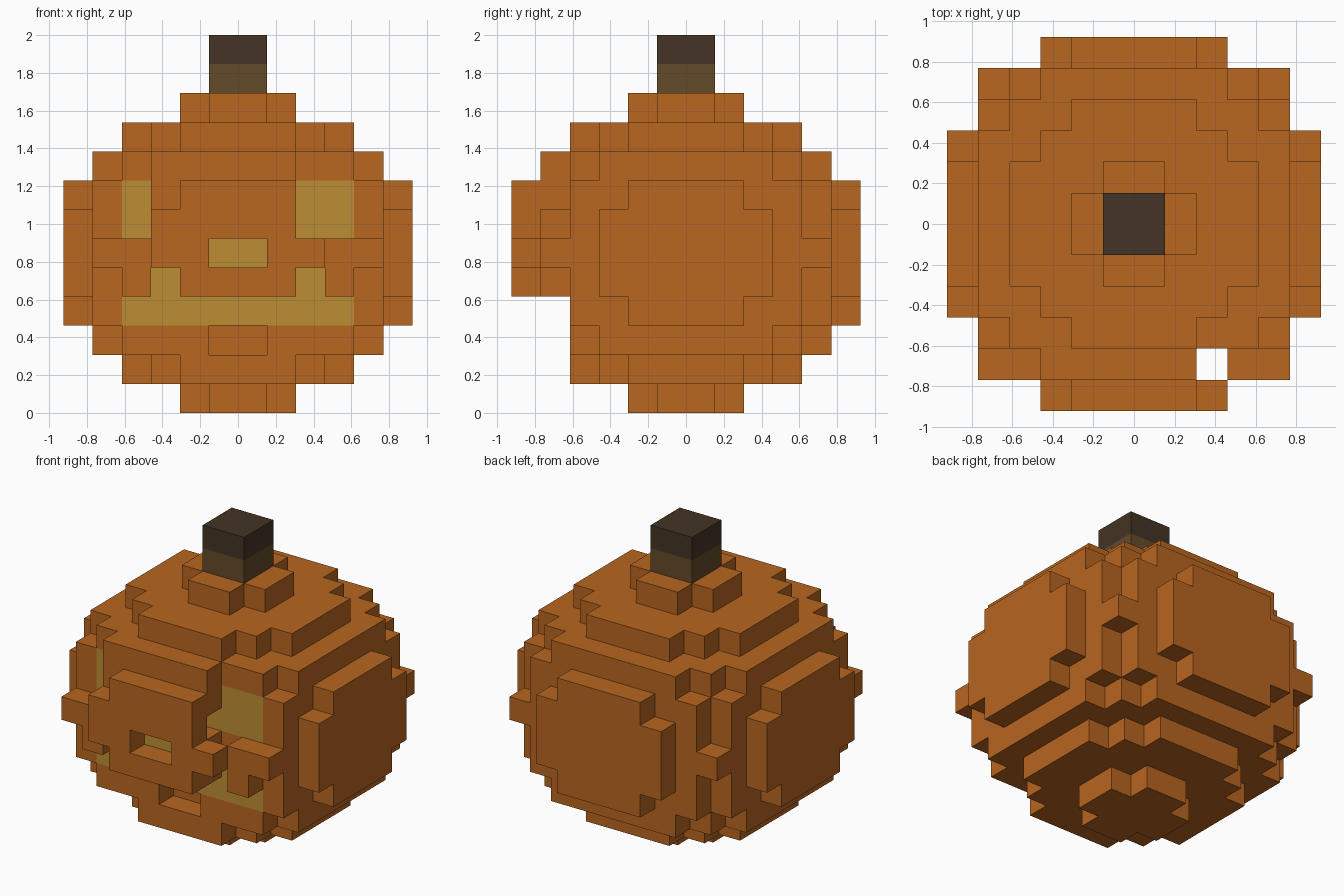
import bpy
import bmesh
from mathutils import Vector

cube = bpy.data.objects.get("Cube")
if cube:
    bpy.data.objects.remove(cube, do_unlink=True)

V = 2 / 13  # edge of one block


def material(name, rgb):
    m = bpy.data.materials.new(name)
    m.use_nodes = True
    m.diffuse_color = (*rgb, 1)
    m.node_tree.nodes["Principled BSDF"].inputs["Base Color"].default_value = (*rgb, 1)
    return m


orange = material("orange_rind", (0.479, 0.133, 0.0144))
yellow = material("yellow_glow", (0.515, 0.270, 0.034))
brown = material("brown_stem", (0.127, 0.069, 0.023))
dark = material("dark_stem_tip", (0.058, 0.034, 0.018))


def blocks(i_range, j_range, k_range):
    return {(i, j, k) for i in i_range for j in j_range for k in k_range}


def build(name, cells, mats, pick):
    """Skin a set of unit blocks with their exposed faces only."""
    bm = bmesh.new()
    cache = {}

    def vert(p):
        key = tuple(round(c) for c in p)
        if key not in cache:
            cache[key] = bm.verts.new(Vector(key) * V)
        return cache[key]

    for cell in sorted(cells):
        for axis in range(3):
            for side in (0, 1):
                n = list(cell)
                n[axis] += 2 * side - 1
                if tuple(n) in cells:
                    continue
                u, w = Vector((0, 0, 0)), Vector((0, 0, 0))
                u[(axis + 1) % 3] = w[(axis + 2) % 3] = 1
                o = Vector(cell)
                o[axis] += side
                loop = [o, o + u, o + u + w, o + w]
                face = bm.faces.new([vert(p) for p in (loop if side else loop[::-1])])
                face.material_index = pick(cell)
    mesh = bpy.data.meshes.new(name)
    bm.to_mesh(mesh)
    bm.free()
    for m in mats:
        mesh.materials.append(m)
    obj = bpy.data.objects.new(name, mesh)
    bpy.context.collection.objects.link(obj)
    return obj


# Round body: a flattened ball of blocks
body = {c for c in blocks(range(-6, 6), range(-6, 6), range(11))
        if (c[0] + 0.5) ** 2 + (c[1] + 0.5) ** 2 + 1.5 * (c[2] - 5) ** 2 <= 41.5}

OUTER, MIDDLE, INNER = -6, -5, -4  # front layers
front = (OUTER, MIDDLE)

# Carve the face
body -= blocks([-4], front, (6, 7))                   # right eye
body -= blocks((2, 3), front, (6, 7))                 # left eye
body -= blocks([1], [MIDDLE], [6])                    # left eye inner corner
body -= blocks((-1, 0), [OUTER], [5])                 # nose
body -= blocks(range(-4, 4), front, (2, 3))           # mouth and chin
body -= blocks((-3, 2), front, [4])                   # mouth corners
body -= blocks((-1, 0), [INNER], [2])                 # lower lip notch
body -= blocks([2], [MIDDLE], range(11))              # slot behind left cheek

# Glowing blocks behind the openings
glow = blocks([-4, 2, 3], [INNER], (6, 7)) | blocks([1], [INNER], [6])
glow |= blocks((-1, 0), [MIDDLE], [5])
glow |= blocks(range(-4, 4), [INNER], [3]) | blocks((-3, 2), [INNER], [4])

build("pumpkin_body", body, [orange, yellow], lambda c: int(c in glow))

# Stem with a darker tip
build("stem", blocks((-1, 0), (-1, 0), (11, 12)), [brown, dark],
      lambda c: int(c[2] == 12))
